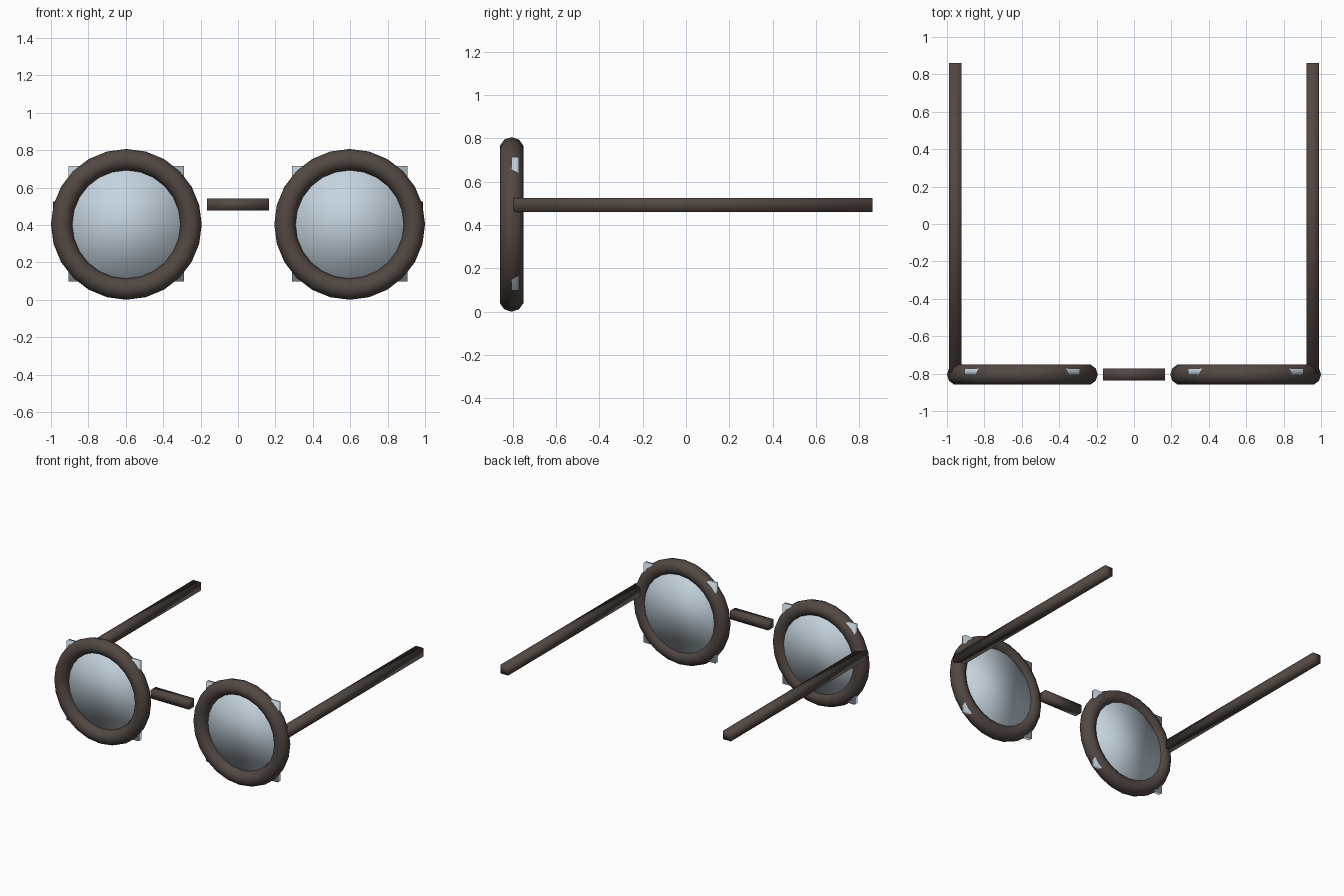
import bpy
import math

cube = bpy.data.objects.get("Cube")
if cube:
    bpy.data.objects.remove(cube, do_unlink=True)


def material(name, rgb):
    mat = bpy.data.materials.new(name)
    mat.use_nodes = True
    mat.diffuse_color = (*rgb, 1)
    mat.node_tree.nodes["Principled BSDF"].inputs["Base Color"].default_value = (*rgb, 1)
    return mat


frame_brown = material("frame_brown", (0.085, 0.065, 0.055))
lens_blue = material("lens_pale_blue", (0.56, 0.66, 0.74))


def finish(name, mat):
    """Name, colour and softly shade the newest object."""
    obj = bpy.context.object
    obj.name = name
    obj.data.materials.append(mat)
    bpy.ops.object.transform_apply(location=False, rotation=True, scale=True)
    bpy.ops.object.shade_smooth()
    return obj


def bar(name, center, size, mat):
    """Box whose corners share rounded normals."""
    bpy.ops.mesh.primitive_cube_add(size=1, location=center)
    bpy.context.object.scale = size
    return finish(name, mat)


RING_X, RING_Y, RING_Z = 0.597, -0.805, 0.403

for side, label in ((1, "left"), (-1, "right")):
    # Round rim
    bpy.ops.mesh.primitive_torus_add(
        major_segments=24, minor_segments=10,
        major_radius=0.346, minor_radius=0.057,
        location=(side * RING_X, RING_Y, RING_Z),
        rotation=(math.pi / 2, 0, 0))
    finish(label + "_rim", frame_brown)

    # Square lens plate with corners poking out past the rim
    bar(label + "_lens", (side * RING_X, -0.789, RING_Z + 0.003),
        (0.616, 0.034, 0.616), lens_blue)

    # Straight temple arm
    bar(label + "_temple", (side * 0.955, 0.033, 0.493),
        (0.066, 1.658, 0.066), frame_brown)

# Nose bridge
bar("nose_bridge", (0, -0.804, 0.508), (0.33, 0.064, 0.064), frame_brown)
